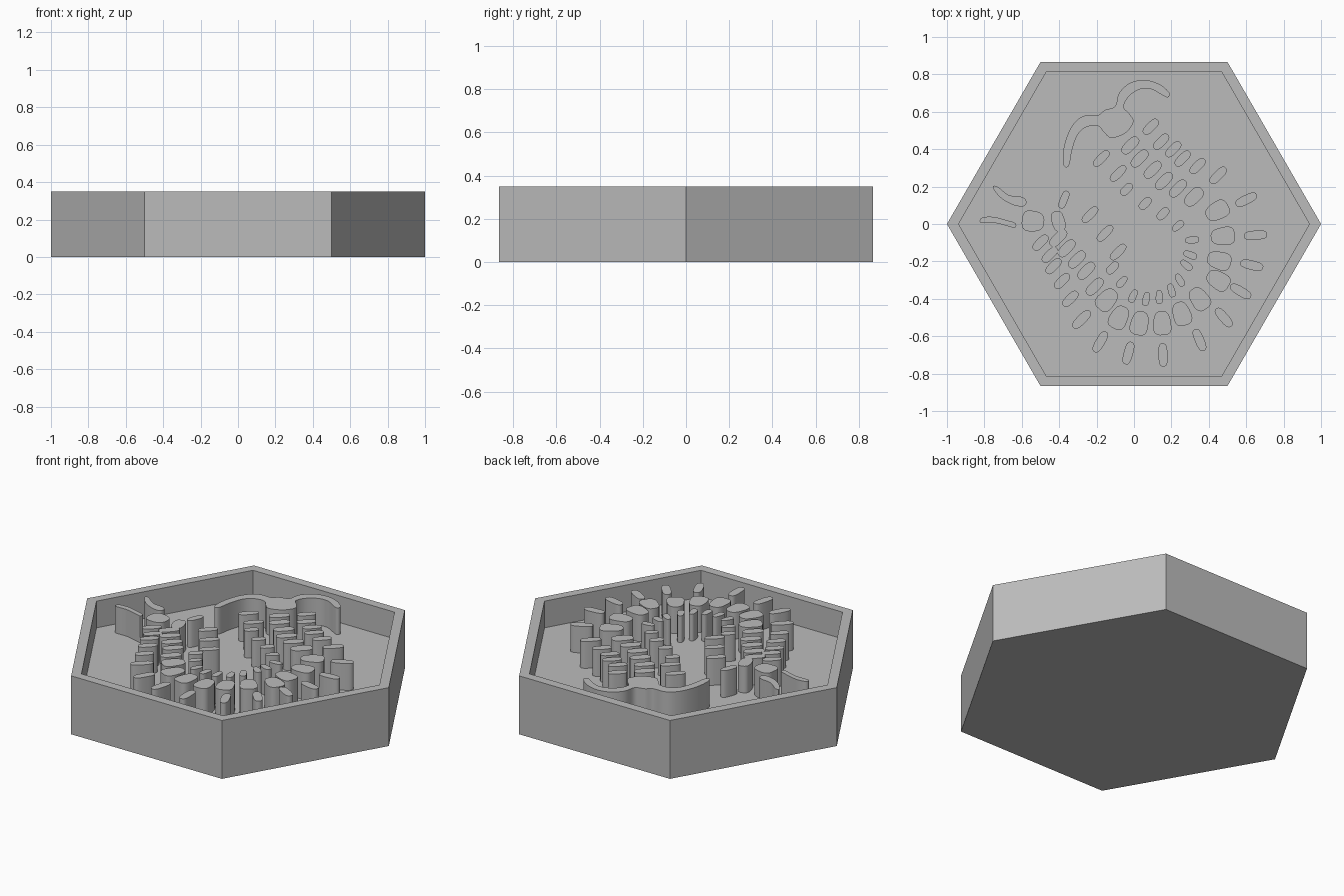
import bpy, bmesh, math
from mathutils import Vector

TOP, FLOOR = 0.35, 0.19

cube = bpy.data.objects.get("Cube")
if cube:
    bpy.data.objects.remove(cube, do_unlink=True)

grey = bpy.data.materials.new("plain_grey")
grey.use_nodes = True
colour = (0.5, 0.5, 0.5, 1)
grey.diffuse_color = colour
for node in grey.node_tree.nodes:
    if node.type == 'BSDF_PRINCIPLED':
        node.inputs["Base Color"].default_value = colour


def finish(name, bm, smooth=True):
    """Turn a bmesh into a coloured object."""
    bmesh.ops.recalc_face_normals(bm, faces=bm.faces)
    mesh = bpy.data.meshes.new(name)
    bm.to_mesh(mesh)
    bm.free()
    mesh.materials.append(grey)
    obj = bpy.data.objects.new(name, mesh)
    bpy.context.collection.objects.link(obj)
    if smooth:
        bpy.ops.object.select_all(action='DESELECT')
        obj.select_set(True)
        bpy.context.view_layer.objects.active = obj
        bpy.ops.object.shade_smooth_by_angle(angle=math.radians(40))
    return obj


def add_prism(bm, outline):
    """Raise a flat outline from just under the floor to the rim height."""
    low = [bm.verts.new((x, y, FLOOR - 0.01)) for x, y in outline]
    high = [bm.verts.new((x, y, TOP)) for x, y in outline]
    bm.faces.new(low[::-1])
    bm.faces.new(high)
    for i in range(len(low)):
        j = (i + 1) % len(low)
        bm.faces.new((low[i], low[j], high[j], high[i]))


def pebble(centre, direction, length, width, taper=0.0, sides=20):
    """Rounded block outline, wider towards its direction when tapered."""
    along = direction.normalized()
    across = Vector((-along.y, along.x))
    points = []
    for i in range(sides):
        a = math.tau * (i + 0.5) / sides
        u = math.copysign(abs(math.cos(a)) ** 0.7, math.cos(a))
        v = math.copysign(abs(math.sin(a)) ** 0.7, math.sin(a))
        points.append(centre + along * u * length / 2
                      + across * v * width / 2 * (1 + taper * u))
    return points


def rounded(points, steps=4):
    """Closed smooth curve through the given points."""
    result, n = [], len(points)
    p = [Vector(q) for q in points]
    for i in range(n):
        a, b, c, d = (p[(i + k) % n] for k in (-1, 0, 1, 2))
        for s in range(steps):
            t = s / steps
            result.append(0.5 * (2 * b + (c - a) * t
                                 + (2 * a - 5 * b + 4 * c - d) * t * t
                                 + (3 * b - a - 3 * c + d) * t ** 3))
    return result


# Hexagonal tray with a thin rim and recessed floor
bm = bmesh.new()
loops = []
for radius, z in ((1, 0), (1, TOP), (0.938, TOP), (0.938, FLOOR)):
    loops.append([bm.verts.new((radius * math.cos(k * math.pi / 3),
                                radius * math.sin(k * math.pi / 3), z))
                  for k in range(6)])
for lower, upper in zip(loops, loops[1:]):
    for k in range(6):
        j = (k + 1) % 6
        bm.faces.new((lower[k], lower[j], upper[j], upper[k]))
bm.faces.new(loops[0][::-1])
bm.faces.new(loops[-1])
finish("hexagonal_tray", bm, smooth=False)

# Horseshoe arrangement: blocks point away from its axis
BEND = Vector((0.13, -0.1))
AXIS = Vector((-1, 1)).normalized()


def block_row(name, centres, size, bend_size, taper):
    """One row of blocks, changing size around the bend."""
    bm = bmesh.new()
    for xy in centres:
        c = Vector(xy)
        s = (c - BEND).dot(AXIS)
        away = c - BEND - AXIS * max(0, s)
        b = min(1, max(0, 1 - s / 0.06))
        length, width = (p + (q - p) * b for p, q in zip(size, bend_size))
        add_prism(bm, pebble(c, away, length, width, taper * b))
    finish(name, bm)


block_row("outer_blocks", [
    (.09, .52), (.145, .44), (.21, .4), (.26, .35), (.34, .31), (.45, .26),
    (.6, .13), (.65, -.06), (.63, -.22), (.57, -.36), (.48, -.5),
    (.35, -.62), (.155, -.7), (-.03, -.69), (-.18, -.63), (-.28, -.51),
    (-.34, -.4), (-.385, -.305), (-.43, -.225), (-.45, -.165), (-.5, -.1)],
    (.105, .048), (.125, .05), 0.0)

block_row("middle_blocks", [
    (-.02, .42), (.03, .35), (.1, .29), (.16, .23), (.235, .19), (.32, .145),
    (.445, .07), (.475, -.065), (.455, -.195), (.45, -.3), (.35, -.4),
    (.255, -.48), (.15, -.53), (.03, -.53), (-.08, -.5), (-.145, -.405),
    (-.21, -.335), (-.255, -.25), (-.305, -.19), (-.36, -.13),
    (-.405, -.075)],
    (.115, .055), (.13, .095), 0.15)

block_row("inner_blocks", [
    (-.04, .185), (.06, .11), (.155, .055), (.235, -.01), (.31, -.085),
    (.3, -.165), (.28, -.22), (.245, -.3), (.2, -.355), (.135, -.39),
    (.065, -.4), (-.005, -.385), (-.065, -.31), (-.115, -.235)],
    (.08, .045), (.075, .038), 0.1)

block_row("end_blocks", [
    (-.175, .35), (-.085, .27), (-.085, -.15), (-.155, -.05), (-.235, .05)],
    (.11, .045), (.11, .045), 0.0)

# Tail: rounded blocks and two tapering spikes
bm = bmesh.new()
for c, d, length, width, taper in (
        ((-.54, .015), (-1, .1), .12, .11, .1),
        ((-.405, .015), (.3, -1), .11, .07, 0),
        ((-.375, .13), (.4, 1), .1, .042, 0)):
    add_prism(bm, pebble(Vector(c), Vector(d), length, width, taper))
finish("tail_blocks", bm)

bm = bmesh.new()
for spike in (
        [(-.825, .015), (-.81, .035), (-.75, .038), (-.68, .02), (-.635, .005),
         (-.635, -.02), (-.68, -.01), (-.74, .005), (-.81, .005)],
        [(-.755, .2), (-.73, .2), (-.67, .155), (-.6, .145), (-.575, .12),
         (-.59, .095), (-.64, .1), (-.7, .13), (-.74, .17)]):
    add_prism(bm, rounded(spike))
finish("tail_spikes", bm)

# Head with a pair of curved horns
bm = bmesh.new()
add_prism(bm, rounded([
    (-.1, .63), (-.08, .7), (-.02, .755), (.06, .77), (.14, .745), (.19, .7),
    (.18, .677), (.15, .69), (.09, .722), (.03, .72), (-.03, .68),
    (-.055, .625), (-.025, .59), (-.003, .545), (-.045, .487), (-.12, .46),
    (-.16, .49), (-.19, .523), (-.25, .52), (-.3, .48), (-.33, .4),
    (-.345, .32), (-.365, .303), (-.38, .33), (-.375, .41), (-.345, .5),
    (-.3, .56), (-.25, .582), (-.19, .583), (-.155, .61)]))
finish("horned_head", bm)
